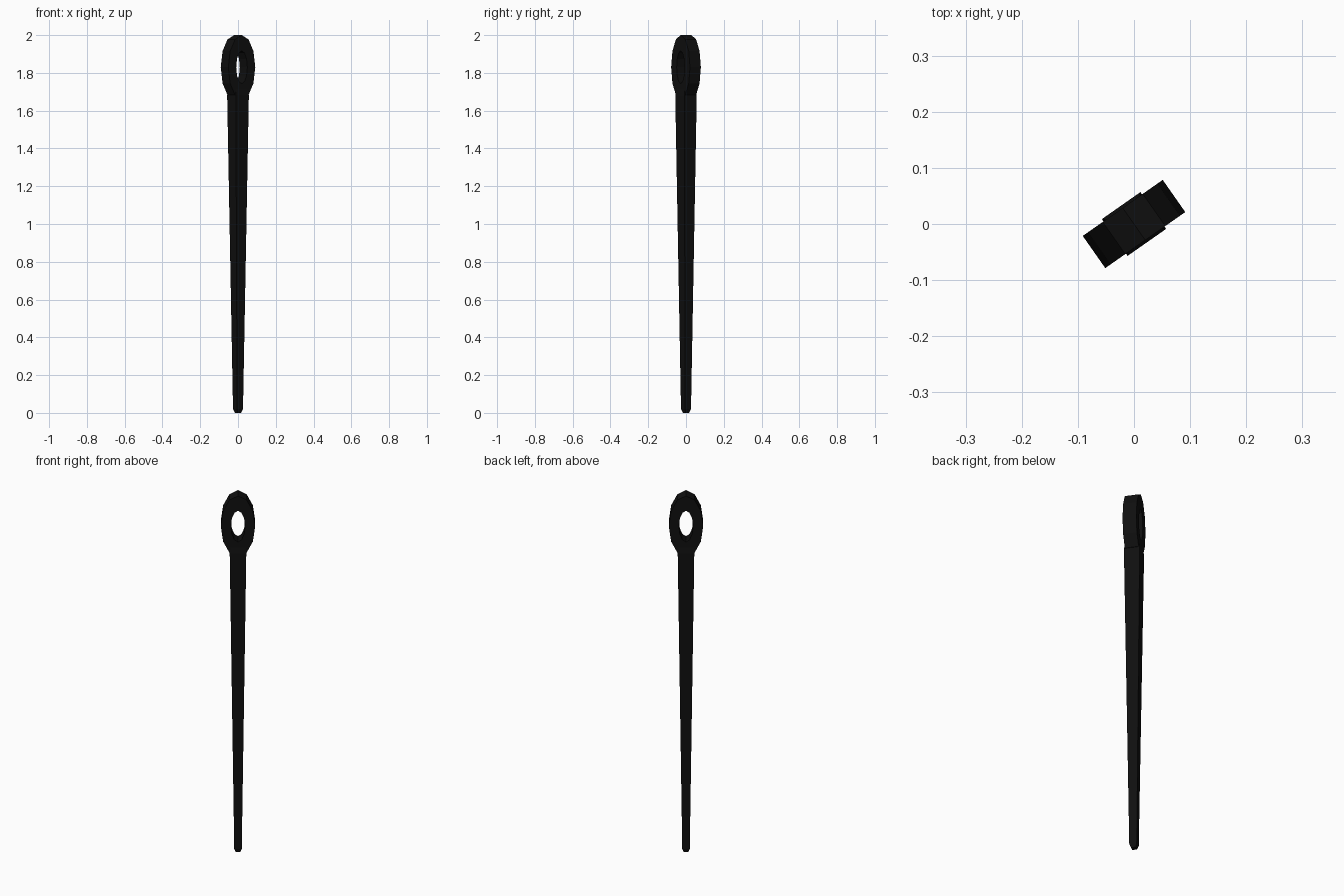
import bpy, bmesh, math

if "Cube" in bpy.data.objects:
    bpy.data.objects.remove(bpy.data.objects["Cube"])

ANGLE = math.radians(35)  # the whole needle is turned about its long axis

mat = bpy.data.materials.new("black_metal")
mat.diffuse_color = (0.005, 0.005, 0.005, 1)
mat.use_nodes = True
mat.node_tree.nodes["Principled BSDF"].inputs["Base Color"].default_value = mat.diffuse_color


def loft(name, rings, close_loop=False):
    """Skin a list of equal-sized point rings; cap the ends or join them up."""
    bm = bmesh.new()
    vs = [[bm.verts.new(p) for p in ring] for ring in rings]
    n, m = len(vs), len(vs[0])
    for i in range(n if close_loop else n - 1):
        a, b = vs[i], vs[(i + 1) % n]
        for j in range(m):
            k = (j + 1) % m
            bm.faces.new((a[j], a[k], b[k], b[j]))
    if not close_loop:
        bm.faces.new(vs[0])
        bm.faces.new(vs[-1])
    bmesh.ops.recalc_face_normals(bm, faces=bm.faces)
    mesh = bpy.data.meshes.new(name)
    bm.to_mesh(mesh)
    bm.free()
    mesh.materials.append(mat)
    ob = bpy.data.objects.new(name, mesh)
    ob.rotation_euler.z = ANGLE
    bpy.context.collection.objects.link(ob)
    return ob


# Square tapered shaft with a blunt chamfered tip: (z, half width, half depth)
sections = [(0.0, 0.012, 0.012), (0.02, 0.019, 0.019),
            (1.68, 0.042, 0.040), (1.72, 0.036, 0.034)]
loft("needle_shaft", [[(sx * a, sy * b, z) for sx, sy in
                       ((-1, -1), (1, -1), (1, 1), (-1, 1))]
                      for z, a, b in sections])

# Twelve-sided oval eye of rectangular section
SEGS, CZ, DEPTH = 12, 1.83, 0.035
outer, inner = (0.087, 0.17), (0.036, 0.087)
rings = []
for i in range(SEGS):
    t = 2 * math.pi * i / SEGS
    c, s = math.cos(t), math.sin(t)
    rings.append([(r[0] * c, y, CZ + r[1] * s) for r, y in
                  ((outer, -DEPTH), (outer, DEPTH), (inner, DEPTH), (inner, -DEPTH))])
loft("needle_eye", rings, close_loop=True)
